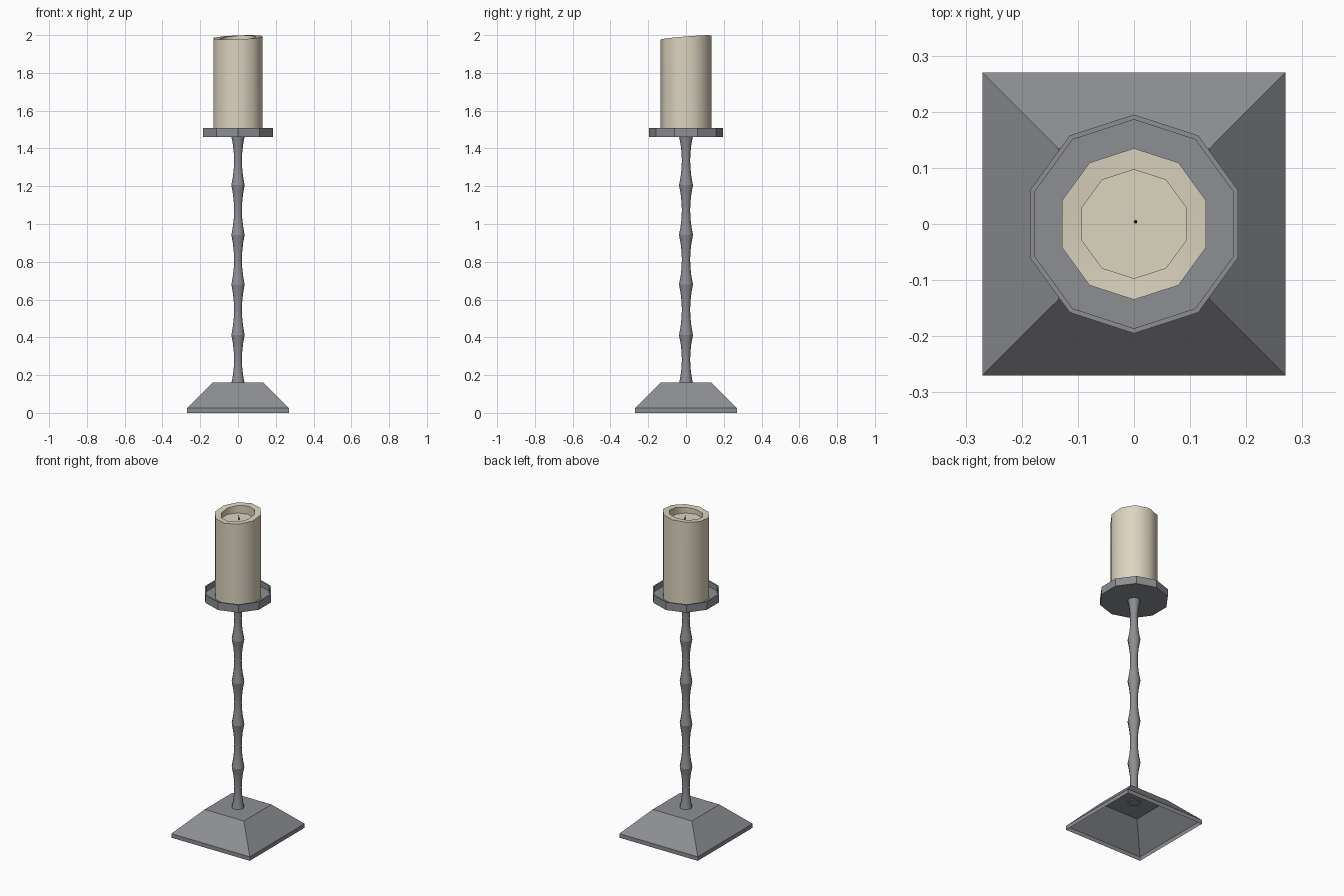
import bpy, bmesh, math

if "Cube" in bpy.data.objects:
    bpy.data.objects.remove(bpy.data.objects["Cube"])


def material(name, rgb):
    m = bpy.data.materials.new(name)
    m.diffuse_color = (*rgb, 1)
    m.use_nodes = True
    m.node_tree.nodes["Principled BSDF"].inputs["Base Color"].default_value = m.diffuse_color
    return m


METAL = material("grey metal", (0.27, 0.275, 0.295))
WAX = material("cream wax", (0.72, 0.66, 0.53))
BLACK = material("black wick", (0.01, 0.01, 0.01))


def lathe(name, profile, mat, sides=10, smooth=False, sharp=(), turn=90,
          cap_start=False, cap_end=False, lift=None, centre=(0, 0)):
    """Rings of (radius, z); 'sharp' lists ring numbers with a hard crease."""
    bm = bmesh.new()
    rings = []
    for i, (r, z) in enumerate(profile):
        ring = []
        for k in range(sides):
            a = math.radians(turn) + math.tau * k / sides
            dz = lift(a) if lift and i in (1, 2) else 0
            ring.append(bm.verts.new((centre[0] + r * math.cos(a),
                                      centre[1] + r * math.sin(a), z + dz)))
        rings.append(ring)
    for lo, hi in zip(rings, rings[1:]):
        for k in range(sides):
            n = (k + 1) % sides
            bm.faces.new((lo[k], lo[n], hi[n], hi[k])).smooth = smooth
    if cap_start:
        bm.faces.new(rings[0][::-1])
    if cap_end:
        bm.faces.new(rings[-1])
    for i in sharp:
        for k in range(sides):
            e = bm.edges.get((rings[i][k], rings[i][(k + 1) % sides]))
            e.smooth = False
    me = bpy.data.meshes.new(name)
    bm.to_mesh(me)
    bm.free()
    me.materials.append(mat)
    ob = bpy.data.objects.new(name, me)
    bpy.context.collection.objects.link(ob)
    return ob


# Square base: an open-bottomed shell
q = math.sqrt(2)
lathe("base", [(0.27 * q, 0), (0.27 * q, 0.025), (0.135 * q, 0.16)], METAL,
      sides=4, turn=45, cap_end=True)

# Stem: five waisted segments meeting at hard rings
joints = [0.155, 0.412, 0.68, 0.942, 1.206, 1.465]
STEPS = 6
profile = []
for s, (a, b) in enumerate(zip(joints, joints[1:])):
    for i in range(STEPS + (s == 4)):
        t = i / STEPS
        profile.append((0.022 + 0.015 * (2 * t - 1) ** 2, a + (b - a) * t))
lathe("stem", profile, METAL, smooth=True, sharp=range(0, len(profile), STEPS),
      cap_start=True)

# Drip dish with a thin raised rim
lathe("dish", [(0.195, 1.46), (0.195, 1.508), (0.186, 1.508), (0.186, 1.475)],
      METAL, cap_start=True, cap_end=True)

# Candle with an uneven melted rim and a sunken well
lathe("candle", [(0.135, 1.475), (0.135, 1.988), (0.097, 1.986), (0.097, 1.945)],
      WAX, smooth=True, sharp=(0, 1, 2, 3), cap_start=True, cap_end=True,
      lift=lambda a: 0.012 * math.sin(a + math.radians(25)))

# Wick
lathe("wick", [(0.003, 1.944), (0.002, 1.975)], BLACK, sides=6,
      cap_start=True, cap_end=True, centre=(0.003, 0.004))
